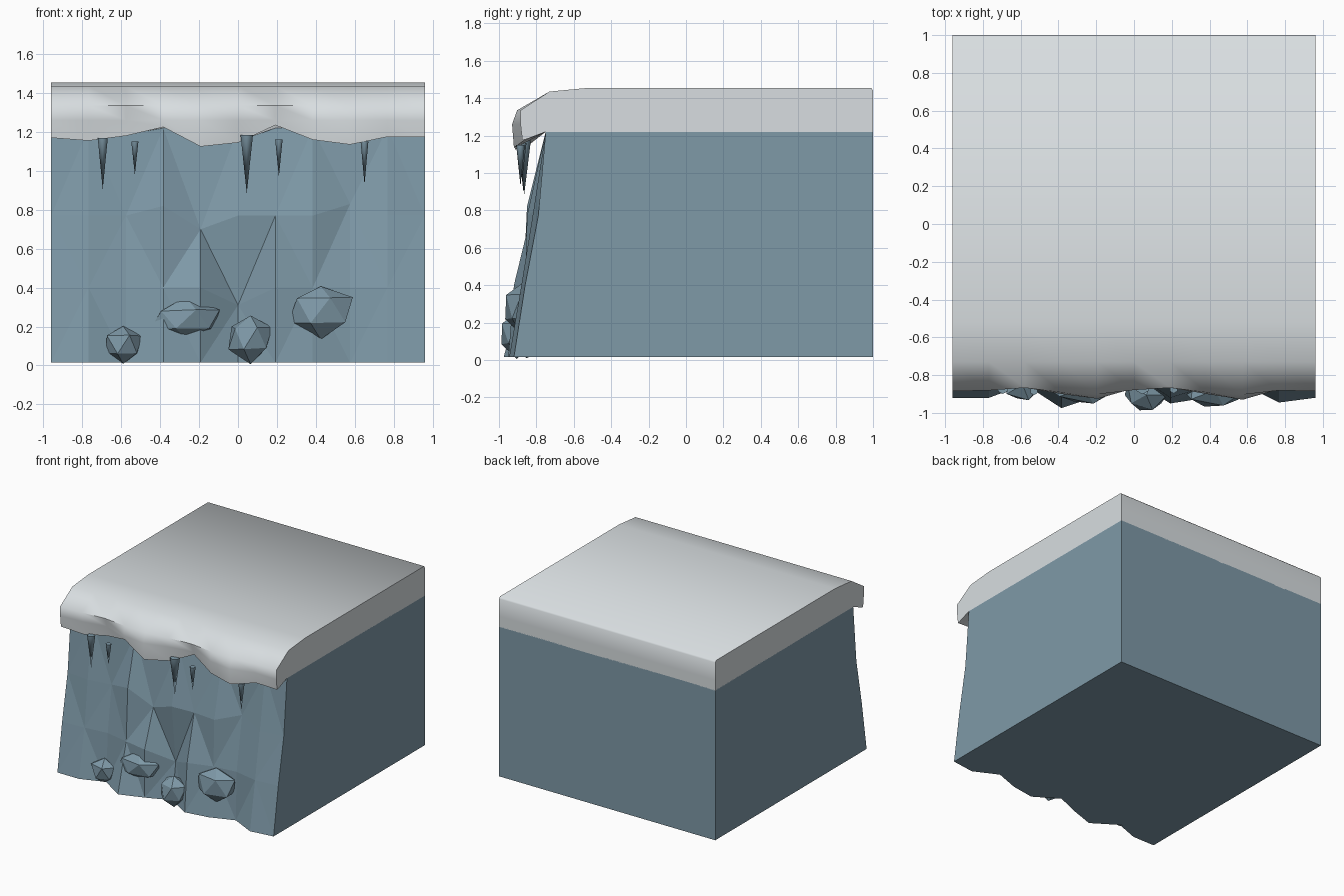
import bpy, bmesh, math, random
from mathutils import Vector

if "Cube" in bpy.data.objects:
    bpy.data.objects.remove(bpy.data.objects["Cube"], do_unlink=True)


def material(name, rgb):
    mat = bpy.data.materials.new(name)
    mat.use_nodes = True
    mat.diffuse_color = (*rgb, 1)
    mat.node_tree.nodes["Principled BSDF"].inputs["Base Color"].default_value = (*rgb, 1)
    return mat


ROCK = material("blue grey rock", (0.21, 0.32, 0.39))
SNOW = material("pale snow", (0.69, 0.73, 0.75))


def finish(bm, name, mat, smooth=None):
    bmesh.ops.recalc_face_normals(bm, faces=bm.faces[:])
    mesh = bpy.data.meshes.new(name)
    bm.to_mesh(mesh)
    bm.free()
    mesh.materials.append(mat)
    obj = bpy.data.objects.new(name, mesh)
    bpy.context.collection.objects.link(obj)
    if smooth:
        bpy.ops.object.select_all(action="DESELECT")
        obj.select_set(True)
        bpy.context.view_layer.objects.active = obj
        bpy.ops.object.shade_smooth_by_angle(angle=math.radians(smooth))
    return obj


HALF, COLS = 0.96, 11
column_x = [-HALF + 2 * HALF * i / (COLS - 1) for i in range(COLS)]

# Cliff block: a faceted front sheet closed by flat walls
row_z = [0.015, 0.40, 0.77, 1.22]
front_y = [
    [-.92, -.92, -.85, -.975, -.91, -.83, -.95, -.92, -.85, -.945, -.92],
    [-.86, -.85, -.83, -.87, -.91, -.79, -.92, -.86, -.84, -.88, -.86],
    [-.79, -.81, -.78, -.85, -.80, -.84, -.83, -.85, -.77, -.82, -.79],
    [-.75] * COLS,
]
lift = {(1, 5): -.09, (2, 4): -.07, (2, 8): .06, (2, 3): .05}
bm = bmesh.new()
grid = [[bm.verts.new((x, y, z + lift.get((r, c), 0)))
         for c, (x, y) in enumerate(zip(column_x, front_y[r]))]
        for r, z in enumerate(row_z)]
for r in range(3):
    for c in range(COLS - 1):
        a, b = grid[r][c], grid[r][c + 1]
        d, e = grid[r + 1][c], grid[r + 1][c + 1]
        # diagonals meet at every second point
        tris = ((a, b, e), (a, e, d)) if (r + c) % 2 == 0 else ((a, b, d), (b, e, d))
        for tri in tris:
            bm.faces.new(tri)
back = {(s, r): bm.verts.new((s * HALF, 1, row_z[r])) for s in (-1, 1) for r in (0, 3)}
for r in (0, 3):
    bm.faces.new(grid[r] + [back[1, r], back[-1, r]])
for s, c in ((-1, 0), (1, -1)):
    bm.faces.new([row[c] for row in grid] + [back[s, 3], back[s, 0]])
bm.faces.new([back[-1, 0], back[1, 0], back[1, 3], back[-1, 3]])
finish(bm, "cliff_block", ROCK)

# Snow cap: a rounded section swept across the width with a wavy lip
lip_z = [1.17, 1.155, 1.18, 1.225, 1.125, 1.145, 1.235, 1.16, 1.135, 1.175, 1.175]
lip_y = [-.875, -.865, -.83, -.89, -.915, -.86, -.83, -.89, -.92, -.865, -.875]
bm = bmesh.new()
sections = []
for x, y, z in zip(column_x, lip_y, lip_z):
    profile = [(1, 1.215), (1, 1.30), (1, 1.44), (.99, 1.455), (-.52, 1.455), (-.73, 1.435),
               (y * .4 - .535, 1.335), (y - .01, 1.26), (y, z), (y + .02, z + .005), (-.75, 1.22)]
    sections.append([bm.verts.new((x, py, pz)) for py, pz in profile])
for left, right in zip(sections, sections[1:]):
    for k in range(len(left)):
        n = (k + 1) % len(left)
        bm.faces.new((left[k], right[k], right[n], left[n]))
bm.faces.new(sections[0])
bm.faces.new(sections[-1])
finish(bm, "snow_cap", SNOW, 60)

# Icicles: x, top height, tip height, radius, depth
for i, (x, top, tip, rad, y) in enumerate([
        (-.695, 1.17, .905, .030, -.87), (-.53, 1.15, .98, .021, -.885),
        (.045, 1.185, .885, .037, -.865), (.21, 1.16, .97, .022, -.875),
        (.65, 1.15, .93, .023, -.885)]):
    bm = bmesh.new()
    bmesh.ops.create_cone(bm, cap_ends=True, segments=6, radius1=0, radius2=rad, depth=top - tip)
    bmesh.ops.remove_doubles(bm, verts=bm.verts[:], dist=0.0001)
    bmesh.ops.translate(bm, verts=bm.verts[:], vec=(x, y, (top + tip) / 2))
    finish(bm, f"icicle_{i + 1}", ROCK, 70)

# Boulders: roughened low-poly balls at the foot of the cliff
boulders = [
    ((-.59, -.85, .105), (.11, .09, .105)),
    ((-.27, -.87, .235), (.19, .09, .11)),
    ((.065, -.905, .14), (.125, .095, .125)),
    ((.425, -.88, .285), (.175, .095, .14)),
]
random.seed(4)
for i, (centre, size) in enumerate(boulders):
    bm = bmesh.new()
    bmesh.ops.create_icosphere(bm, subdivisions=1, radius=1)
    for v in bm.verts:
        rough = random.uniform(.86, 1.1)
        v.co = Vector(centre) + Vector([p * s * rough for p, s in zip(v.co, size)])
        v.co.z = max(v.co.z, 0)
        v.co.y = max(v.co.y, -1)
    finish(bm, f"boulder_{i + 1}", ROCK)
